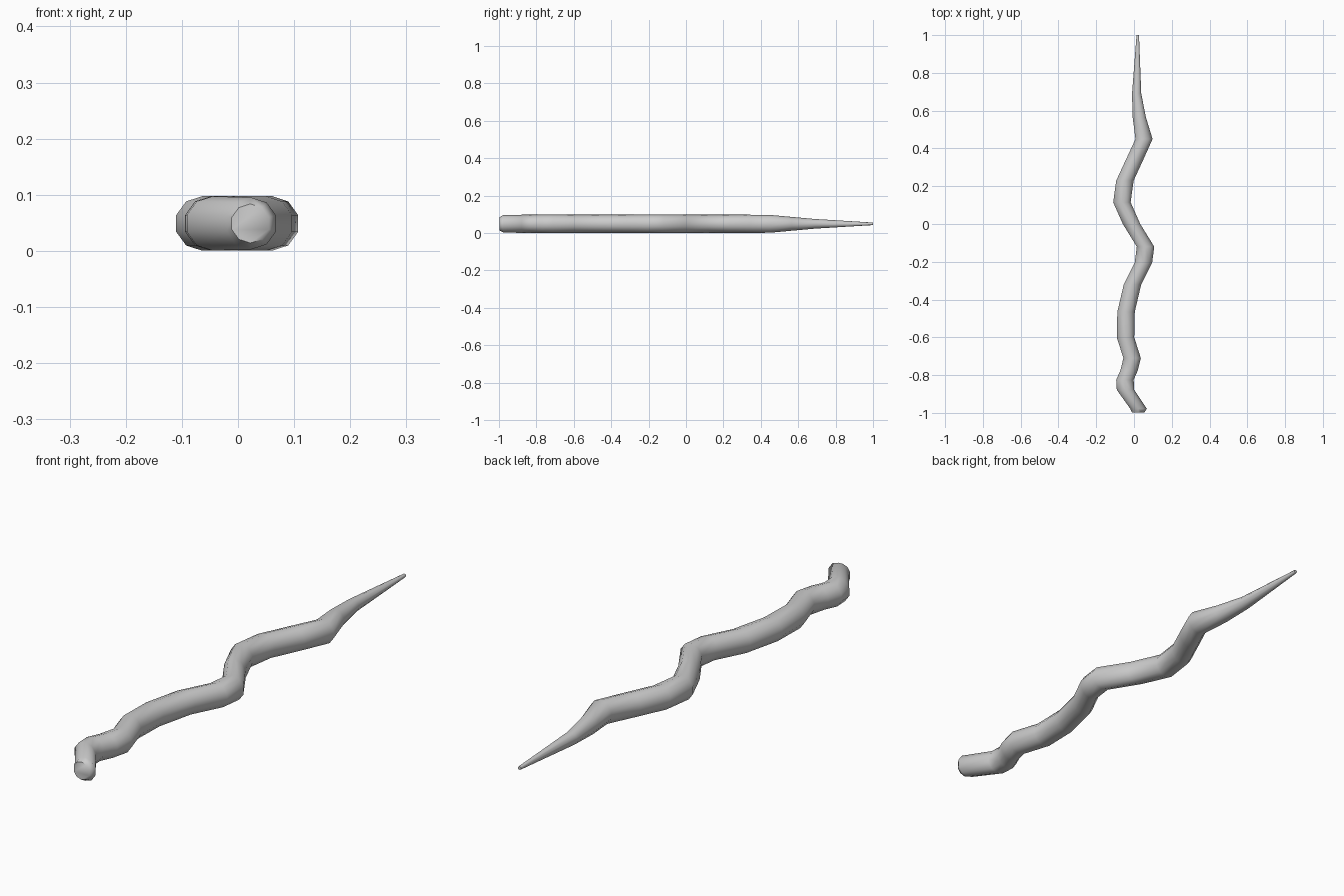
import bpy, bmesh, math

if "Cube" in bpy.data.objects:
    bpy.data.objects.remove(bpy.data.objects["Cube"])

SIDES = 10
R = 0.0485
ZC = 0.049

# Spine of the wavy body from blunt end to pointed tip: (x, y, radius factor)
spine = [
    (0.022, -0.998, 0.72), (0.024, -0.978, 0.95), (-0.045, -0.878, 1),
    (-0.048, -0.825, 1), (-0.026, -0.775, 1), (-0.010, -0.71, 1),
    (-0.045, -0.60, 1), (-0.042, -0.465, 1), (-0.008, -0.32, 1),
    (0.050, -0.205, 1), (0.061, -0.12, 1), (-0.013, 0.0, 1),
    (-0.064, 0.115, 1), (-0.048, 0.23, 1), (0.003, 0.34, 1),
    (0.053, 0.45, 0.98), (0.028, 0.565, 0.76), (0.014, 0.69, 0.53),
    (0.020, 1.0, 0.14),
]

bm = bmesh.new()
# Ten-sided rings, each lying across the y axis
rings = []
for x, y, f in spine:
    ring = []
    for i in range(SIDES):
        a = math.pi / 2 + 2 * math.pi * i / SIDES
        ring.append(bm.verts.new((x + R * f * math.cos(a), y, ZC + R * f * math.sin(a))))
    rings.append(ring)

# Skin between neighbouring rings
for a, b in zip(rings, rings[1:]):
    for i in range(SIDES):
        j = (i + 1) % SIDES
        bm.faces.new((a[i], a[j], b[j], b[i]))

# End caps
bm.faces.new(rings[0])
bm.faces.new(rings[-1])
bmesh.ops.recalc_face_normals(bm, faces=bm.faces)

mesh = bpy.data.meshes.new("wavy_body")
bm.to_mesh(mesh)
bm.free()
body = bpy.data.objects.new("wavy_body", mesh)
bpy.context.collection.objects.link(body)

# Smooth shading
bpy.context.view_layer.objects.active = body
body.select_set(True)
bpy.ops.object.shade_smooth_by_angle(angle=math.radians(60))
